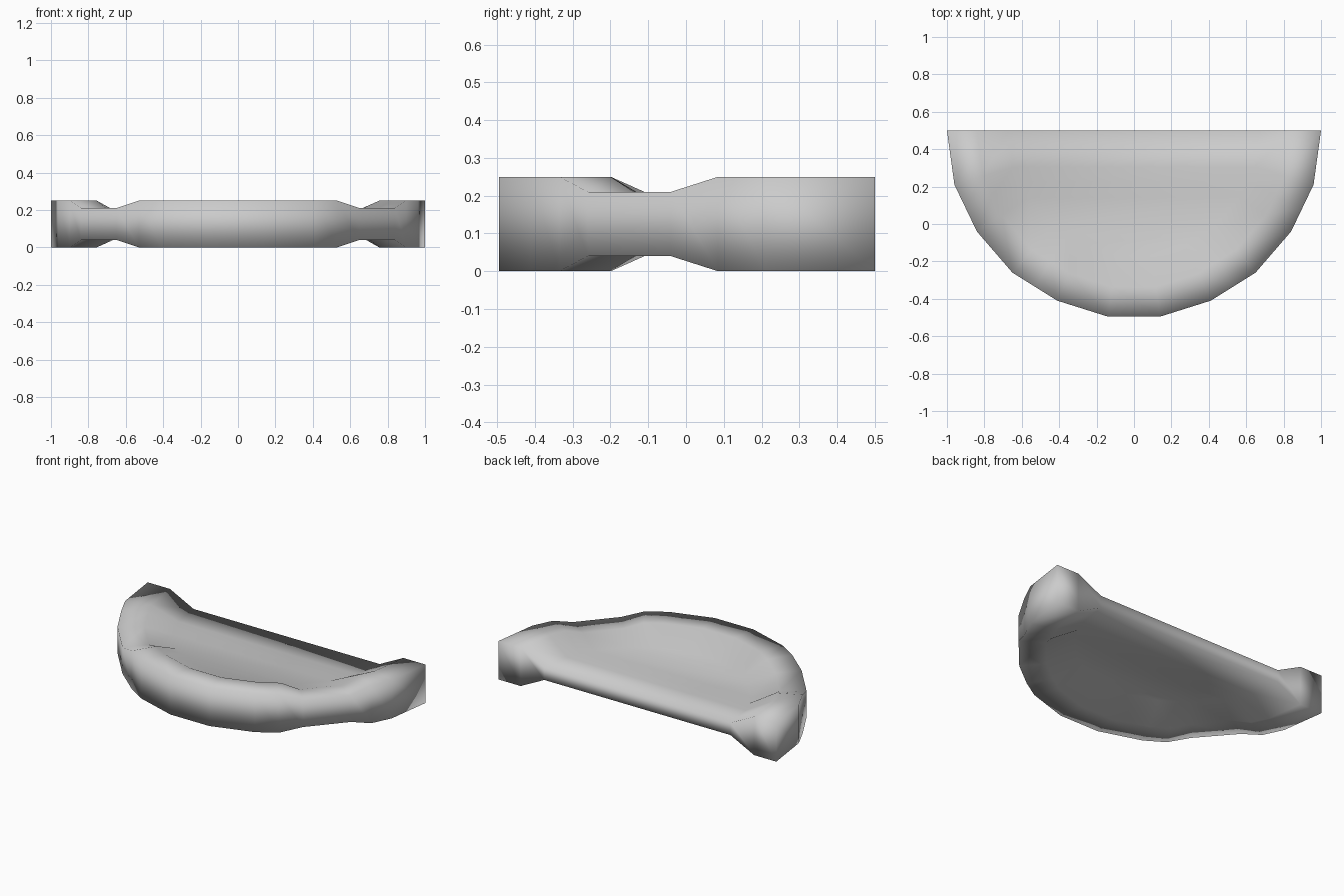
import bpy, bmesh
from mathutils import Vector

if "Cube" in bpy.data.objects:
    bpy.data.objects.remove(bpy.data.objects["Cube"])

MID = 0.125          # centre height; the body is symmetric above and below it
PLATE = 0.04         # half thickness of the recessed plate

# Right half of the outline, back corner to front: x, y, rim half thickness
outline = [(1.0, 0.5, 0.125), (0.96, 0.21, 0.125), (0.90, 0.085, 0.125),
           (0.84, -0.04, 0.085), (0.65, -0.26, 0.085), (0.53, -0.335, 0.125),
           (0.41, -0.41, 0.125), (0.14, -0.495, 0.125)]


def inset(i, d):
    """Outline point i moved inwards by d (back corner slides along the back)."""
    p = Vector(outline[i][:2])
    if i == 0:
        return p - Vector((d, 0))
    prev = Vector(outline[i - 1][:2])
    nxt = Vector(outline[i + 1][:2]) if i + 1 < len(outline) else Vector((-p.x, p.y))
    t = (p - prev).normalized() + (nxt - p).normalized()
    t.normalize()
    return p + Vector((t.y, -t.x)) * d


bm = bmesh.new()

# Each section runs right to left on top, then left to right underneath
sections = []
for i, (_, _, h) in enumerate(outline):
    half = [(inset(i, d), z) for d, z in ((0, h), (0.16, h), (0.33, PLATE))]
    row = [(p.x, p.y, z) for p, z in half] + [(-p.x, p.y, z) for p, z in reversed(half)]
    top = [bm.verts.new((x, y, MID + z)) for x, y, z in row]
    low = [bm.verts.new((x, y, MID - z)) for x, y, z in row]
    sections.append(top + low[::-1])

# Loft between sections: side wall, rim, slope and plate
for a, b in zip(sections, sections[1:]):
    for k in range(12):
        n = (k + 1) % 12
        bm.faces.new((a[k], a[n], b[n], b[k]))

# Back face between top and bottom
s = sections[0]
for k in range(5):
    bm.faces.new((s[k], s[k + 1], s[10 - k], s[11 - k]))

# Front middle: rim, slope and wall joining right and left
s = sections[-1]
for o in (0, 6):
    for k in range(2):
        bm.faces.new((s[o + k], s[o + k + 1], s[o + 4 - k], s[o + 5 - k]))
bm.faces.new((s[0], s[5], s[6], s[11]))

bmesh.ops.recalc_face_normals(bm, faces=bm.faces)
for f in bm.faces:
    f.smooth = True

mesh = bpy.data.meshes.new("half_round_body")
bm.to_mesh(mesh)
bm.free()
body = bpy.data.objects.new("half_round_body", mesh)
bpy.context.collection.objects.link(body)
